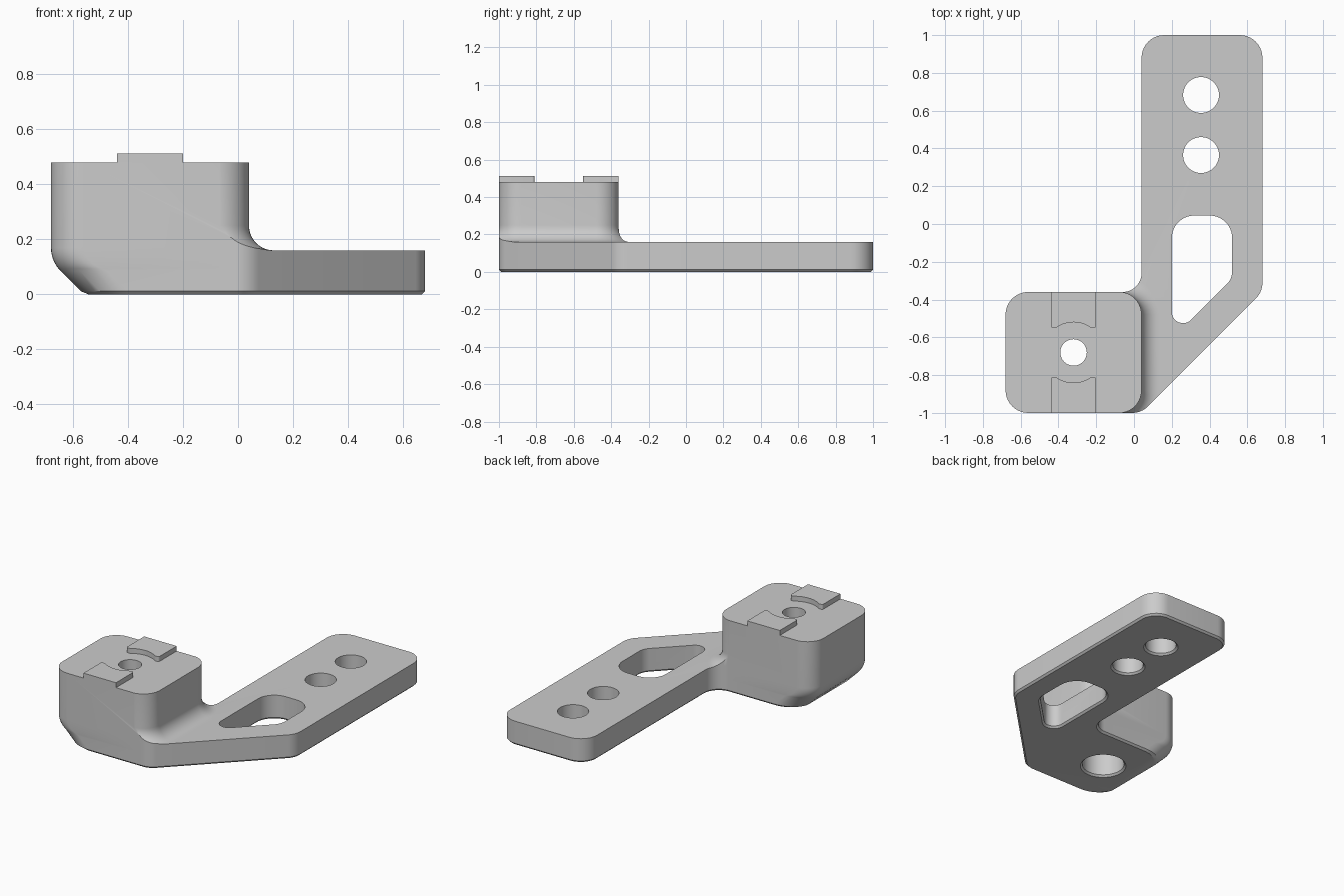
import bpy
import bmesh
from math import sin, cos, tan, pi, radians
from mathutils import Vector, Matrix

if "Cube" in bpy.data.objects:
    bpy.data.objects.remove(bpy.data.objects["Cube"])

grey = bpy.data.materials.new("matte grey")
grey.use_nodes = True
COLOUR = (0.6, 0.6, 0.6, 1)
grey.diffuse_color = COLOUR
grey.node_tree.nodes["Principled BSDF"].inputs["Base Color"].default_value = COLOUR

PLATE_TOP, BLOCK_TOP, TAB_TOP = 0.16, 0.48, 0.513
CHAMFER = 0.012
LEFT = -0.68


def rounded(corners, steps=10):
    """Round (x, y, radius) corners, giving (point, outward normal) pairs."""
    result = []
    for i, (x, y, r) in enumerate(corners):
        p = Vector((x, y))
        a = (p - Vector(corners[i - 1][:2])).normalized()
        b = (Vector(corners[(i + 1) % len(corners)][:2]) - p).normalized()
        turn = b.angle_signed(a)
        side = 1 if turn > 0 else -1
        start = p - a * r * tan(abs(turn) / 2)
        centre = start - Vector((a.y, -a.x)) * r * side
        for k in range(steps + 1):
            d = Matrix.Rotation(turn * k / steps, 2) @ a
            n = Vector((d.y, -d.x))
            result.append((centre + n * r * side, n))
    return result


def circle(x, y, r, steps=48):
    normals = [Vector((cos(2 * pi * i / steps), sin(2 * pi * i / steps))) for i in range(steps)]
    return [(Vector((x, y)) + n * r, n) for n in normals]


def loft(name, outline, levels, warp=lambda x, y, i: x):
    """Join copies of an outline placed at (z, offset) levels, capped at both ends."""
    bm = bmesh.new()
    rings = []
    for i, (z, off) in enumerate(levels):
        pts = [p + n * off for p, n in outline]
        rings.append([bm.verts.new((warp(p.x, p.y, i), p.y, z)) for p in pts])
    for low, high in zip(rings, rings[1:]):
        for j in range(len(low)):
            k = (j + 1) % len(low)
            bm.faces.new((low[j], low[k], high[k], high[j]))
    bm.faces.new(rings[0][::-1])
    bm.faces.new(rings[-1])
    bmesh.ops.recalc_face_normals(bm, faces=bm.faces)
    mesh = bpy.data.meshes.new(name)
    bm.to_mesh(mesh)
    bm.free()
    mesh.materials.append(grey)
    obj = bpy.data.objects.new(name, mesh)
    bpy.context.collection.objects.link(obj)
    return obj


def activate(obj):
    bpy.ops.object.select_all(action='DESELECT')
    obj.select_set(True)
    bpy.context.view_layer.objects.active = obj


def combine(target, tool, operation):
    mod = target.modifiers.new(operation.lower(), 'BOOLEAN')
    mod.operation, mod.solver, mod.object = operation, 'EXACT', tool
    activate(target)
    bpy.ops.object.modifier_apply(modifier=mod.name)
    bpy.data.objects.remove(tool)


# Footprint of arm and block, with the left underside sloping in
footprint = rounded([(0.04, -1, 0.12), (0.68, -0.36, 0.12), (0.68, 1, 0.12), (0.04, 1, 0.12),
                     (0.04, -0.36, 0.1), (LEFT, -0.36, 0.12), (LEFT, -1, 0.12)])
slope = radians(45)
levels = [(0, -CHAMFER), (CHAMFER, 0)]
shifts = [(-0.56, 1 / cos(slope)), (-0.56 - CHAMFER, 1 / cos(slope))]
for i in range(8, -1, -1):
    t = slope * i / 8
    levels.append((0.17 - 0.12 * sin(t), 0))
    shifts.append((-0.56 - 0.12 * cos(t), 1 / cos(t)))
levels.append((0.6, 0))
shifts.append((LEFT, 1))


def slope_left(x, y, i):
    edge, stretch = shifts[i]
    return edge + (x - LEFT) * stretch if x < -0.5 else x


bracket = loft("bracket_body", footprint, levels, slope_left)

# Height envelope: flat arm, filleted up into the raised block
block = rounded([(-1.2, -1.001, 0.12), (0.04, -1.001, 0.12),
                 (0.04, -0.359, 0.12), (-1.2, -0.359, 0.12)])
fillet = 0.09
envelope = [(-0.1, 3), (PLATE_TOP, 3)]
for i in range(11):
    t = pi / 2 * i / 10
    envelope.append((PLATE_TOP + fillet * (1 - cos(t)), fillet * (1 - sin(t))))
envelope.append((BLOCK_TOP, 0))
combine(bracket, loft("envelope", block, envelope), 'INTERSECT')

# Arm holes and angled slot, chamfered underneath
slot = rounded([(0.2, -0.61, 0.06), (0.52, -0.29, 0.1), (0.52, 0.045, 0.12), (0.2, 0.045, 0.12)])
through = [(-CHAMFER, 2 * CHAMFER), (CHAMFER, 0), (0.3, 0)]
for opening in (slot, circle(0.355, 0.365, 0.095), circle(0.355, 0.683, 0.095)):
    combine(bracket, loft("opening", opening, through), 'DIFFERENCE')

# Bolt hole with a wide counterbore from below
bolt = [(-CHAMFER, 0.06 + 2 * CHAMFER), (CHAMFER, 0.06), (0.32, 0.06), (0.32, 0), (0.6, 0)]
combine(bracket, loft("bolt_hole", circle(-0.32, -0.68, 0.07), bolt), 'DIFFERENCE')
parts = [bracket]

# Locating tabs, each with an arc cut around the bolt hole
for name, s in (("back_tab", 1), ("front_tab", -1)):
    arc = [(0.16 * cos(a), 0.16 * sin(a))
           for a in (radians(54.3 + 71.4 * i / 16) for i in range(17))]
    corners = [(0.12, 0.32, 0), (-0.12, 0.32, 0), (-0.12, 0.13, 0.012)]
    corners += [(x, y, 0) for x, y in reversed(arc)] + [(0.12, 0.13, 0.012)]
    tab = rounded([(-0.32 + x * s, -0.68 + y * s, r) for x, y, r in corners], 4)
    parts.append(loft(name, tab, [(BLOCK_TOP, 0), (TAB_TOP, 0)]))

# Merge duplicates and shade smooth, keeping hard edges
for obj in parts:
    bm = bmesh.new()
    bm.from_mesh(obj.data)
    bmesh.ops.remove_doubles(bm, verts=bm.verts, dist=0.0001)
    bm.to_mesh(obj.data)
    bm.free()
    activate(obj)
    bpy.ops.object.shade_smooth_by_angle(angle=radians(30))
